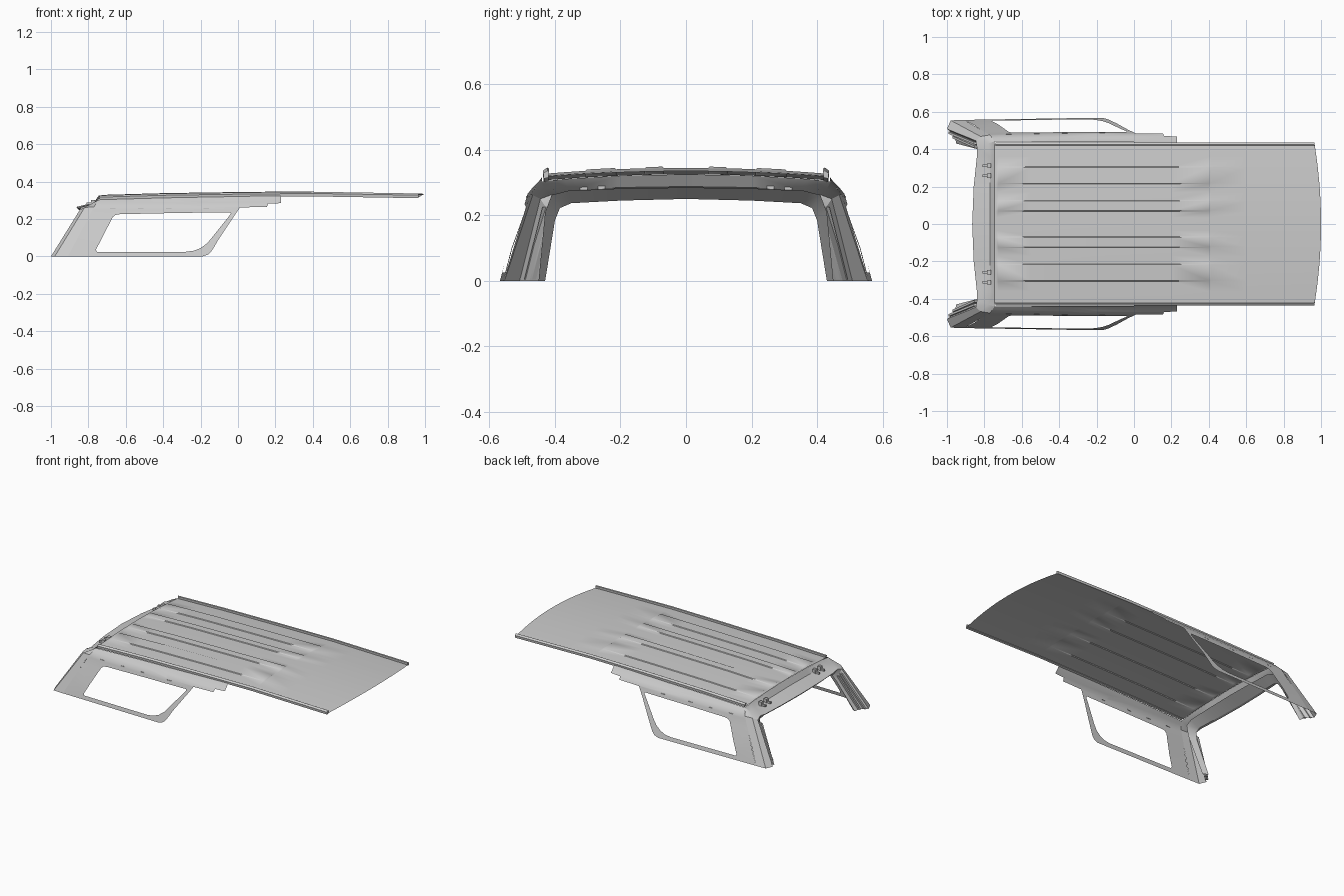
import bpy, bmesh
from mathutils import Vector

if "Cube" in bpy.data.objects:
    bpy.data.objects.remove(bpy.data.objects["Cube"])


def lerp_table(table, v):
    if v <= table[0][0]:
        return table[0][1]
    for (a, p), (b, q) in zip(table, table[1:]):
        if v <= b:
            return p + (q - p) * (v - a) / (b - a)
    return table[-1][1]


def finish(bm, name, facing=None, smooth=True):
    """Make an object from the +y half and mirror it to the other side."""
    bm.normal_update()
    if facing:
        flip = [f for f in bm.faces if f.normal.dot(Vector(facing)) < 0]
        bmesh.ops.reverse_faces(bm, faces=flip)
    else:
        bmesh.ops.recalc_face_normals(bm, faces=bm.faces[:])
    me = bpy.data.meshes.new(name)
    bm.to_mesh(me)
    bm.free()
    ob = bpy.data.objects.new(name, me)
    bpy.context.collection.objects.link(ob)
    m = ob.modifiers.new("mirror", 'MIRROR')
    m.use_axis = (False, True, False)
    m.merge_threshold = 0.0005
    if smooth:
        bpy.ops.object.select_all(action='DESELECT')
        ob.select_set(True)
        bpy.context.view_layer.objects.active = ob
        bpy.ops.object.shade_smooth_by_angle(angle=0.5)
    return ob


def loft(bm, rows, closed=False):
    vs = [[bm.verts.new(p) for p in r] for r in rows]
    n = len(rows[0])
    for a, b in zip(vs, vs[1:]):
        for i in range(n if closed else n - 1):
            j = (i + 1) % n
            bm.faces.new((a[i], a[j], b[j], b[i]))
    if closed:
        bm.faces.new(vs[0])
        bm.faces.new(vs[-1])


def box(bm, c, s):
    r = bmesh.ops.create_cube(bm, size=1)
    for v in r['verts']:
        v.co = Vector([c[i] + v.co[i] * s[i] for i in range(3)])


TOP = [(-.745, .325), (-.4, .335), (0, .341), (.4, .345), (1, .335)]
SIDE = [(0, .568), (.1, .541), (.2, .504), (.25, .488), (.265, .484),
        (.285, .468), (.305, .448), (.325, .434)]


def crown(x, y):
    return lerp_table(TOP, x) - .018 * (y / .43) ** 2


def side_y(x, z):
    return lerp_table(SIDE, z) - .013 * max(0, min(1, (-.2 - x) / .8))


# Roof skin with shallow raised bands on the rear two thirds
xs = [-.745, -.735, -.725, -.55, -.4, -.2, 0, .2, .4, .41, .6, .8, 1]
ys = [0, .035, .068, .072, .122, .126, .17, .213, .217, .303, .307, .36, .40, .425]
bm = bmesh.new()
rows = []
for x in xs:
    row = []
    for y in ys:
        band = .071 < y < .123 or .216 < y < .304
        z = crown(x, y) + (.004 if band and -.73 < x < .405 else 0)
        row.append((x - (.035 * (y / .43) ** 2 if x == 1 else 0), y, z))
    rows.append(row)
loft(bm, rows)
finish(bm, "roof_skin", (0, 0, 1))

# Raised edge rails along the roof
bm = bmesh.new()
prof = [(.434, -.024), (.436, -.008), (.424, .001), (.418, -.002), (.420, -.02)]
loft(bm, [[(x, y, lerp_table(TOP, x) + d) for y, d in prof]
          for x in (-.74, -.4, 0, .4, .7, .965)], closed=True)
finish(bm, "roof_edge_rail")

# Side panel with window opening, curved inward toward the roof
outer = [(-.91, 0), (-.77, .265), (-.745, .303), (-.4, .313), (.23, .325),
         (.23, .285), (.16, .282), (.155, .265), (.01, .262), (-.105, .09),
         (-.125, .055), (-.142, .028), (-.16, .01), (-.19, 0)]
window = [(-.76, .035), (-.755, .025), (-.28, .025), (-.235, .031), (-.2, .045),
          (-.165, .07), (-.14, .10), (-.038, .228), (-.042, .236), (-.3, .233),
          (-.63, .226), (-.655, .222), (-.67, .21)]
bm = bmesh.new()
edges = []
for loop in (outer, window):
    vs = [bm.verts.new((x, 0, z)) for x, z in loop]
    edges += [bm.edges.new((vs[i - 1], vs[i])) for i in range(len(vs))]
bmesh.ops.triangle_fill(bm, use_beauty=True, edges=edges, normal=(0, 1, 0))
cuts = [((0, 0, z), (0, 0, 1)) for z, _ in SIDE[1:-1]] + [((-.2, 0, 0), (1, 0, 0))]
for co, no in cuts:
    bmesh.ops.bisect_plane(bm, geom=bm.verts[:] + bm.edges[:] + bm.faces[:],
                           dist=1e-5, plane_co=co, plane_no=no)
for v in bm.verts:
    v.co.y = side_y(v.co.x, v.co.z)
finish(bm, "side_panel", (0, 1, 0))

# Rear frame: rails run from the header centre down to the pillar foot
bm = bmesh.new()
rails = [
    [(-.745, 0, .325), (-.745, .2, .321), (-.745, .37, .311), (-.745, .442, .303), (-.77, .476, .265), (-.91, .557, 0)],
    [(-.77, 0, .288), (-.77, .2, .285), (-.768, .36, .277), (-.78, .43, .281), (-.82, .468, .262), (-.98, .554, 0)],
    [(-.865, 0, .265), (-.857, .2, .261), (-.84, .36, .253), (-.84, .41, .263), (-.845, .445, .25), (-1, .508, 0)],
    [(-.855, 0, .252), (-.845, .2, .247), (-.828, .355, .24), (-.825, .395, .235), (-.835, .418, .21), (-.96, .478, 0)],
    [(-.835, 0, .25), (-.825, .2, .245), (-.81, .35, .237), (-.815, .385, .222), (-.835, .4, .185), (-.95, .43, 0)],
    [(-.75, 0, .285), (-.75, .2, .282), (-.75, .36, .275), (-.76, .41, .262), (-.79, .43, .21), (-.92, .45, 0)],
]
loft(bm, rails)
finish(bm, "rear_frame")

# Raised seal strips on the rear pillars
bm = bmesh.new()
for (a, b) in (((-.962, .464, .004), (-.845, .412, .215)),
               ((-.985, .488, .004), (-.848, .432, .225))):
    loft(bm, [[(p[0] + dx, p[1] + dy, p[2]) for dx, dy in
               ((-.008, -.006), (-.008, .006), (.01, .006), (.01, -.006))]
              for p in (a, b)], closed=True)
finish(bm, "pillar_seal", smooth=False)

# Tailgate hinge brackets on the header ledge
bm = bmesh.new()
for y in (.258, .312):
    box(bm, (-.775, y, .29), (.022, .022, .026))
    box(bm, (-.795, y, .283), (.03, .012, .012))
finish(bm, "hinge_bracket", smooth=False)

# Small clip plates along the upper side panel
bm = bmesh.new()
for x in (-.67, -.52, -.37, -.17):
    box(bm, (x, side_y(x, .256), .256), (.03, .004, .006))
finish(bm, "side_clip", smooth=False)
